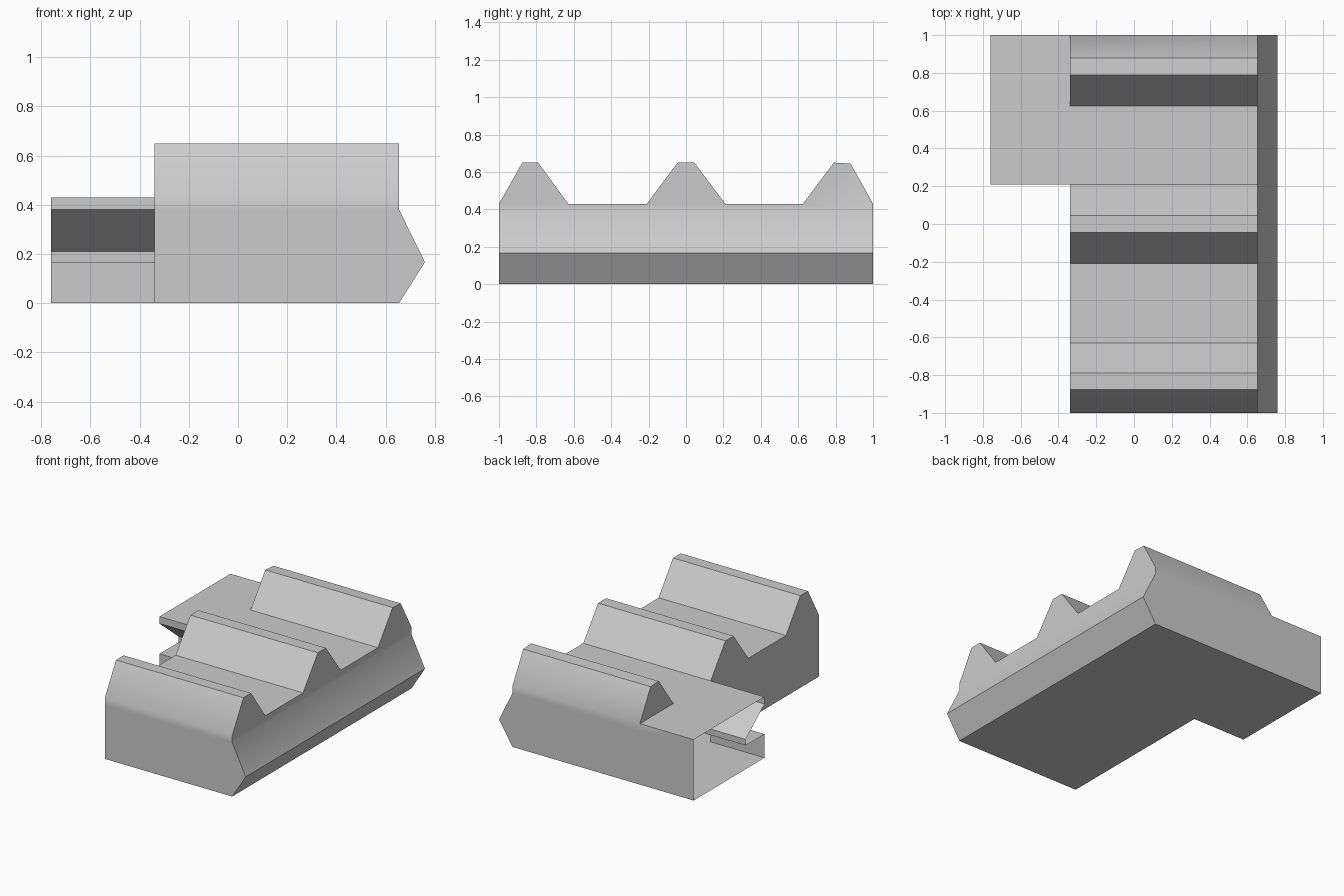
import bpy, bmesh, math

cube = bpy.data.objects.get("Cube")
if cube:
    bpy.data.objects.remove(cube, do_unlink=True)

# Material
GREY = (0.6, 0.6, 0.6, 1.0)
mat = bpy.data.materials.new("light_grey")
mat.use_nodes = True
mat.diffuse_color = GREY
mat.node_tree.nodes["Principled BSDF"].inputs["Base Color"].default_value = GREY

# Main levels: x of the arm end, body side, body right side and keel edge
ARM, SIDE, RIGHT, KEEL = -0.76, -0.34, 0.655, 0.76
DECK, RIM, LEDGE = 0.43, 0.38, 0.167
INNER = 0.21                       # y of the arm's front

# Three ridges across the body, as (y, z)
front_ridge = [(-1, DECK), (-0.875, 0.65), (-0.79, 0.65), (-0.63, DECK)]
middle_ridge = [(-INNER, DECK), (-0.045, 0.65), (0.045, 0.65), (INNER, DECK)]
back_ridge = [(0.625, DECK), (0.79, 0.65), (0.88, 0.645), (1, DECK)]
teeth = front_ridge + middle_ridge + back_ridge

# Stepped notch in the front of the hollow arm, as (y, z)
notch = [(INNER, 0), (INNER, LEDGE), (0.42, LEDGE), (0.42, 0.21),
         (INNER, RIM), (INNER, DECK)]

bm = bmesh.new()


def face(points):
    bm.faces.new([bm.verts.new(p) for p in points])


def at_x(x, profile):
    return [(x, y, z) for y, z in profile]


def at_y(y, profile):
    return [(x, y, z) for x, z in profile]


def strip(a, b):
    """Quads between two matching open outlines."""
    for i in range(len(a) - 1):
        face([a[i], a[i + 1], b[i + 1], b[i]])


# Ridged top with its rim, and the right end of the ridges
top = [(-1, RIM)] + teeth + [(1, RIM)]
strip(at_x(SIDE, top), at_x(RIGHT, top))
face(at_x(RIGHT, top))

# Pointed keel along the right side
keel = [(RIGHT, 0), (KEEL, LEDGE), (RIGHT, RIM)]
strip(at_y(-1, keel), at_y(1, keel))

# Front and back walls
face(at_y(-1, [(SIDE, 0)] + keel + [(SIDE, RIM)]))
face(at_y(1, [(ARM, 0)] + keel + [(SIDE, RIM), (SIDE, DECK), (ARM, DECK)]))

# L-shaped floor
face([(x, y, 0) for x, y in [(ARM, 1), (ARM, INNER), (SIDE, INNER),
                             (SIDE, -1), (RIGHT, -1), (RIGHT, 1)]])

# Left wall of the body, and the left end of the back ridge
face(at_x(SIDE, [(-1, 0)] + notch + (front_ridge + middle_ridge)[-2::-1] + [(-1, RIM)]))
face(at_x(SIDE, back_ridge))

# Arm: notched front and flat deck, open at the outer end
arm = notch + [(0.625, DECK), (1, DECK)]
strip(at_x(ARM, arm), at_x(SIDE, arm))

bmesh.ops.remove_doubles(bm, verts=bm.verts[:], dist=0.0005)
bmesh.ops.recalc_face_normals(bm, faces=bm.faces[:])
mesh = bpy.data.meshes.new("ridged_block")
bm.to_mesh(mesh)
bm.free()
mesh.materials.append(mat)
block = bpy.data.objects.new("ridged_block", mesh)
bpy.context.collection.objects.link(block)

# Soft shading over the shallow edges only
bpy.ops.object.select_all(action='DESELECT')
block.select_set(True)
bpy.context.view_layer.objects.active = block
bpy.ops.object.shade_smooth_by_angle(angle=math.radians(33))
